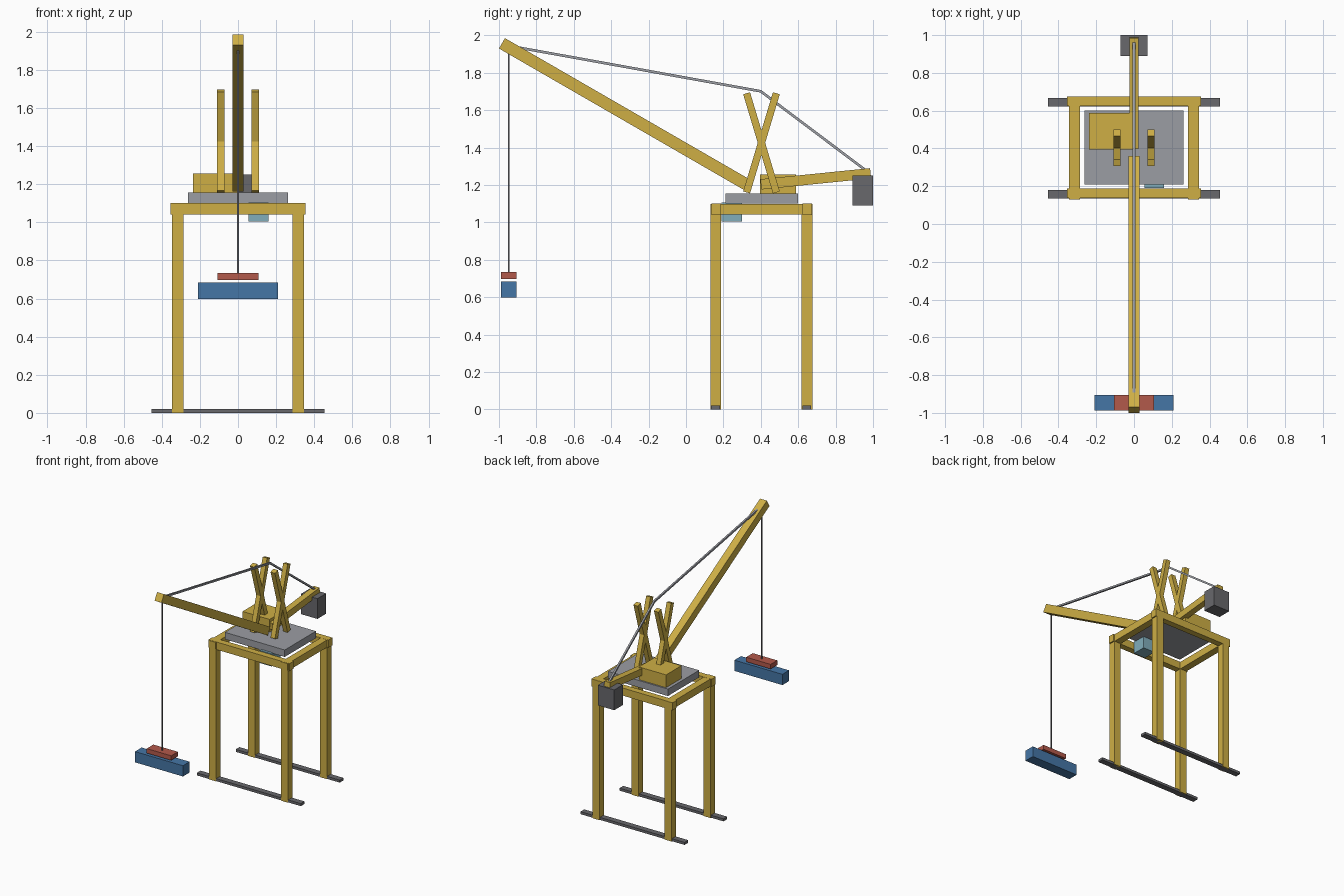
import bpy
import math
from mathutils import Vector, Matrix

if "Cube" in bpy.data.objects:
    bpy.data.objects.remove(bpy.data.objects["Cube"])


def material(name, rgb):
    m = bpy.data.materials.new(name)
    m.diffuse_color = (*rgb, 1)
    m.use_nodes = True
    m.node_tree.nodes["Principled BSDF"].inputs["Base Color"].default_value = m.diffuse_color
    return m


GOLD = material("yellow_paint", (0.62, 0.43, 0.06))
DARK = material("dark_steel", (0.14, 0.14, 0.15))
GREY = material("grey_steel", (0.33, 0.34, 0.37))
GLASS = material("cab_blue", (0.22, 0.42, 0.5))
RED = material("red_paint", (0.45, 0.1, 0.07))
BLUE = material("container_blue", (0.06, 0.18, 0.38))


def box(name, x, y, z, mat):
    """Box from (min, max) ranges on each axis."""
    bpy.ops.mesh.primitive_cube_add(size=1)
    o = bpy.context.object
    o.name = name
    lo, hi = Vector((x[0], y[0], z[0])), Vector((x[1], y[1], z[1]))
    o.data.transform(Matrix.Translation((lo + hi) / 2) @ Matrix.Diagonal((*(hi - lo), 1)))
    o.data.materials.append(mat)
    return o


def beam(name, x, a, b, width, thick, mat):
    """Square-ended beam in the y-z plane from a=(y, z) to b=(y, z)."""
    dy, dz = b[0] - a[0], b[1] - a[1]
    length = math.hypot(dy, dz)
    o = box(name, (-width / 2, width / 2), (-length / 2, length / 2),
            (-thick / 2, thick / 2), mat)
    o.data.transform(Matrix.Translation((x, (a[0] + b[0]) / 2, (a[1] + b[1]) / 2))
                     @ Matrix.Rotation(math.atan2(dz, dy), 4, 'X'))
    return o


# Portal: rails, legs and the top frame
for end, y in (("front", 0.158), ("back", 0.645)):
    box(end + "_rail", (-0.455, 0.455), (y - 0.023, y + 0.023), (0, 0.02), DARK)
    box(end + "_frame_beam", (-0.355, 0.355), (y + 0.004 - 0.025, y + 0.004 + 0.025),
        (1.04, 1.1), GOLD)
    for side, s in (("left", -1), ("right", 1)):
        box(f"{end}_{side}_leg", (s * 0.315 - 0.03, s * 0.315 + 0.03),
            (y - 0.028, y + 0.03), (0.004, 1.045), GOLD)
for side, s in (("left", -1), ("right", 1)):
    box(side + "_frame_beam", (s * 0.315 - 0.029, s * 0.315 + 0.029),
        (0.13, 0.675), (1.041, 1.099), GOLD)

# Turntable, machinery house and cab
box("slewing_platform", (-0.262, 0.262), (0.21, 0.6), (1.1, 1.155), GREY)
box("machinery_house", (-0.237, 0.0), (0.395, 0.588), (1.155, 1.256), GOLD)
box("operator_cab", (0.055, 0.16), (0.19, 0.3), (1.005, 1.105), GLASS)

# Crossed mast struts on both sides
for side, x in (("left", -0.09), ("right", 0.09)):
    beam(side + "_mast_strut_a", x, (0.324, 1.16), (0.483, 1.69), 0.038, 0.038, GOLD)
    beam(side + "_mast_strut_b", x, (0.483, 1.16), (0.324, 1.69), 0.038, 0.038, GOLD)

# Boom, counter jib and counterweight
beam("boom", 0, (0.345, 1.19), (-0.984, 1.957), 0.06, 0.064, GOLD)
beam("counter_jib", 0, (0.4, 1.203), (0.987, 1.262), 0.05, 0.055, GOLD)
box("counterweight", (-0.072, 0.072), (0.89, 1.0), (1.09, 1.25), DARK)

# Stay cables over the mast and the hoist rope
beam("boom_stay", 0, (-0.91, 1.937), (0.403, 1.7), 0.014, 0.014, GREY)
beam("jib_stay", 0, (0.4, 1.7), (0.965, 1.275), 0.014, 0.014, GREY)
box("hoist_rope", (-0.004, 0.004), (-0.951, -0.943), (0.72, 1.93), DARK)

# Spreader and hanging container
box("spreader", (-0.107, 0.107), (-0.988, -0.905), (0.698, 0.734), RED)
box("container", (-0.21, 0.21), (-0.988, -0.905), (0.598, 0.683), BLUE)

# Rest the feet of the legs on the ground plane
for o in bpy.data.objects:
    if o.name.endswith("_leg"):
        for v in o.data.vertices:
            v.co.z = max(0.0, v.co.z - 0.004) if v.co.z < 0.5 else v.co.z
